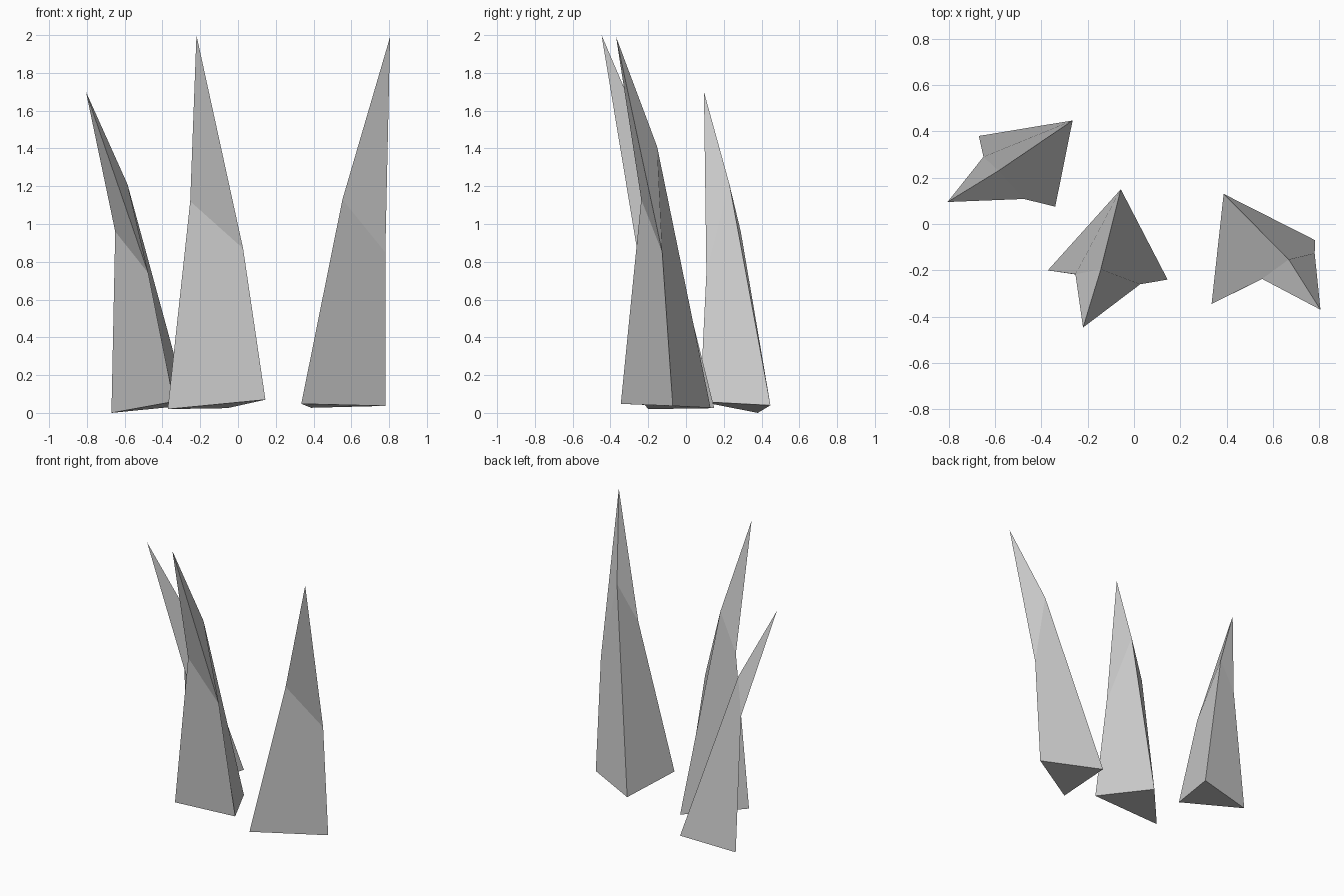
import bpy, bmesh

if "Cube" in bpy.data.objects:
    bpy.data.objects.remove(bpy.data.objects["Cube"])


def spike(name, base, bend, tip):
    """Bent three-sided blade: base triangle, slanted bend ring, pointed tip."""
    bm = bmesh.new()
    b = [bm.verts.new(p) for p in base]
    m = [bm.verts.new(p) for p in bend]
    t = bm.verts.new(tip)
    bm.faces.new(b)
    for i in range(3):
        j = (i + 1) % 3
        bm.faces.new((b[i], b[j], m[j], m[i]))
        bm.faces.new((m[i], m[j], t))
    bmesh.ops.recalc_face_normals(bm, faces=bm.faces[:])
    me = bpy.data.meshes.new(name)
    bm.to_mesh(me)
    bm.free()
    ob = bpy.data.objects.new(name, me)
    bpy.context.collection.objects.link(ob)
    return ob


# Short spike leaning left
spike("left_spike",
      [(-0.67, 0.38, 0.0), (-0.34, 0.075, 0.06), (-0.265, 0.447, 0.04)],
      [(-0.65, 0.29, 0.96), (-0.475, 0.108, 0.74), (-0.585, 0.23, 1.21)],
      (-0.805, 0.095, 1.70))

# Tall spike leaning forward
spike("middle_spike",
      [(-0.372, -0.20, 0.02), (0.145, -0.24, 0.07), (-0.057, 0.15, 0.025)],
      [(-0.253, -0.217, 1.12), (0.027, -0.26, 0.87), (-0.143, -0.195, 1.41)],
      (-0.22, -0.447, 2.0))

# Tall spike leaning right
spike("right_spike",
      [(0.335, -0.345, 0.048), (0.782, -0.07, 0.037), (0.387, 0.13, 0.027)],
      [(0.553, -0.237, 1.13), (0.78, -0.126, 0.85), (0.668, -0.153, 1.41)],
      (0.805, -0.37, 1.99))
